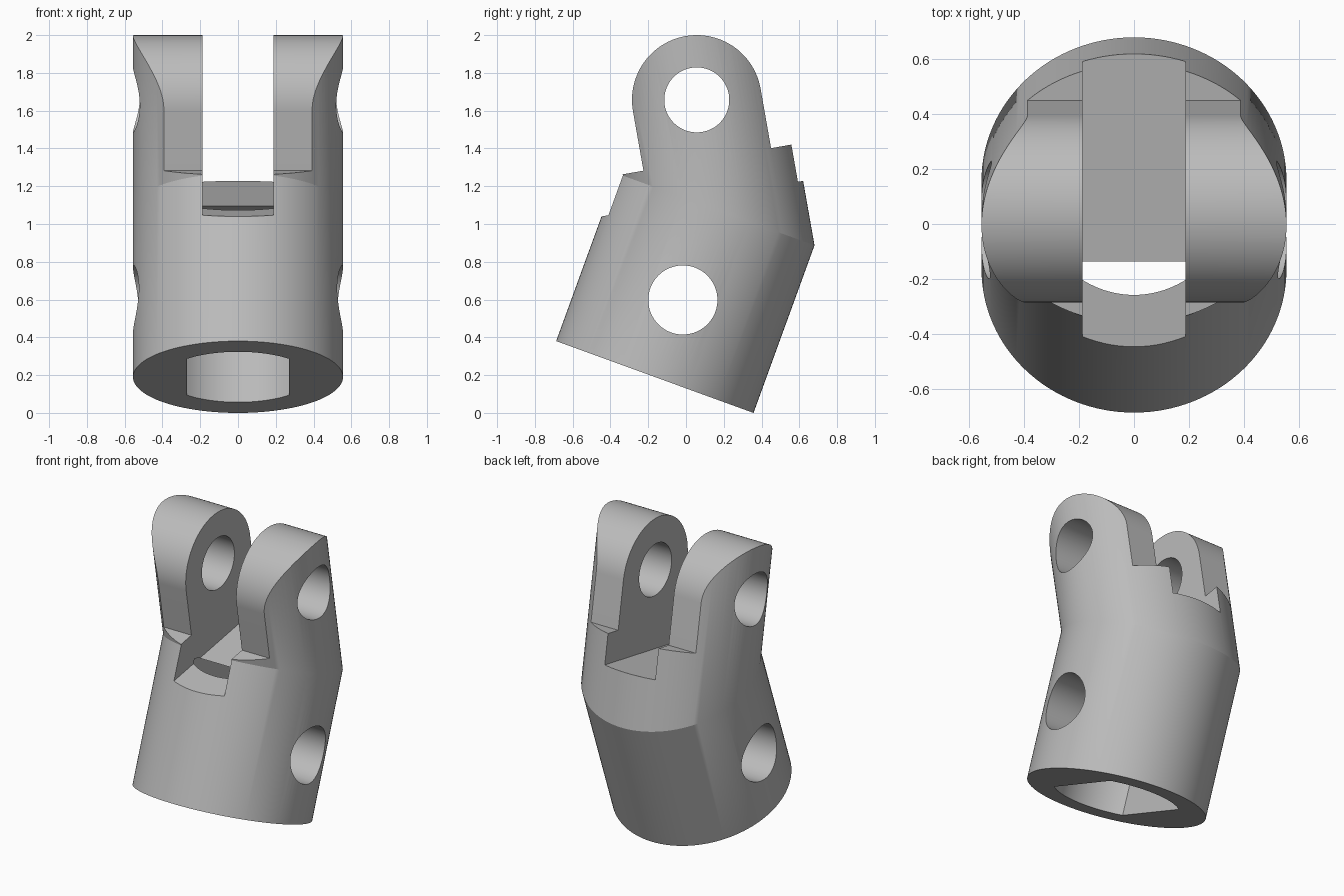
import bpy, bmesh
from math import sin, cos, pi, radians, acos
from mathutils import Vector

default = bpy.data.objects.get("Cube")
if default:
    bpy.data.objects.remove(default, do_unlink=True)

X = Vector((1, 0, 0))


def tilted(deg):
    """Axis leaning towards +y, and the cross direction square to it."""
    a = radians(deg)
    return Vector((0, sin(a), cos(a))), Vector((0, cos(a), -sin(a)))


LOW, LOW_SIDE = tilted(20)
UP, UP_SIDE = tilted(-10)
BASE = Vector((0, -0.165, 0.19))       # centre of the bottom face
PIVOT = Vector((0, 0.057, 1.657))      # centre of the fork pin hole
RADIUS, BEND = 0.556, 0.944
STEEL = (0.5, 0.5, 0.5, 1)


def loft(name, rings):
    """Closed solid through matching rings of points."""
    bm = bmesh.new()
    loops = [[bm.verts.new(p) for p in ring] for ring in rings]
    n = len(loops[0])
    for a, b in zip(loops, loops[1:]):
        for i in range(n):
            j = (i + 1) % n
            bm.faces.new((a[i], a[j], b[j], b[i]))
    bm.faces.new(loops[0][::-1])
    bm.faces.new(loops[-1])
    bmesh.ops.recalc_face_normals(bm, faces=bm.faces)
    mesh = bpy.data.meshes.new(name)
    bm.to_mesh(mesh)
    bm.free()
    obj = bpy.data.objects.new(name, mesh)
    bpy.context.collection.objects.link(obj)
    return obj


def prism(name, outline, origin, u, v, axis, start, end):
    flat = [origin + u * a + v * b for a, b in outline]
    return loft(name, [[p + axis * d for p in flat] for d in (start, end)])


def arc(r, a0, a1, n):
    return [(r * cos(a0 + (a1 - a0) * i / n), r * sin(a0 + (a1 - a0) * i / n))
            for i in range(n + 1)]


def circle(r, n=96):
    return arc(r, 0, 2 * pi, n)[:-1]


def carve(target, cutter, operation="DIFFERENCE"):
    cutter.hide_render = True
    mod = target.modifiers.new(cutter.name, "BOOLEAN")
    mod.operation, mod.object, mod.solver = operation, cutter, "EXACT"
    bpy.ops.object.select_all(action="DESELECT")
    bpy.context.view_layer.objects.active = target
    target.select_set(True)
    bpy.ops.object.modifier_apply(modifier=mod.name)
    bpy.data.objects.remove(cutter, do_unlink=True)


# Bent body: a round lower barrel sheared into the upper direction
bottom = [BASE + X * a + LOW_SIDE * b for a, b in circle(RADIUS, 128)]
bend = [p + LOW * BEND for p in bottom]
body = loft("bent_clevis_body", [bottom, bend, [p + UP * 1.5 for p in bend]])

# Rounded fork lugs standing on flat shoulders
lug, shoulder = 0.343, -0.32
side = arc(lug, 0, pi, 64) + [(-lug, shoulder), (-1.5, shoulder), (-1.5, -2.5),
                              (1.5, -2.5), (1.5, shoulder), (lug, shoulder)]
carve(body, prism("lug_profile", side, PIVOT, UP_SIDE, UP, X, -1, 1), "INTERSECT")

# Slot between the lugs
half = 0.187
slot = [(-half, -0.52), (half, -0.52), (half, 1), (-half, 1)]
carve(body, prism("fork_slot", slot, PIVOT, X, UP, UP_SIDE, -1.5, 1.5))

# Blind socket with two flat sides
bore, flat = 0.39, 0.27
a0 = acos(flat / bore)
socket = arc(bore, a0, pi - a0, 32) + arc(bore, pi + a0, 2 * pi - a0, 32)
carve(body, prism("shaft_socket", socket, BASE, X, LOW_SIDE, LOW, -0.3, 0.86))

# Cross pin holes
for name, centre, r in (("fork_pin_hole", PIVOT, 0.172),
                        ("shaft_pin_hole", BASE + LOW * 0.434, 0.183)):
    carve(body, prism(name, circle(r), centre, UP_SIDE, UP, X, -1, 1))

# Single grey finish
mat = bpy.data.materials.new("plain_grey")
mat.use_nodes = True
mat.diffuse_color = STEEL
mat.node_tree.nodes["Principled BSDF"].inputs["Base Color"].default_value = STEEL
body.data.materials.clear()
body.data.materials.append(mat)
bpy.ops.object.shade_smooth_by_angle(angle=radians(20))
